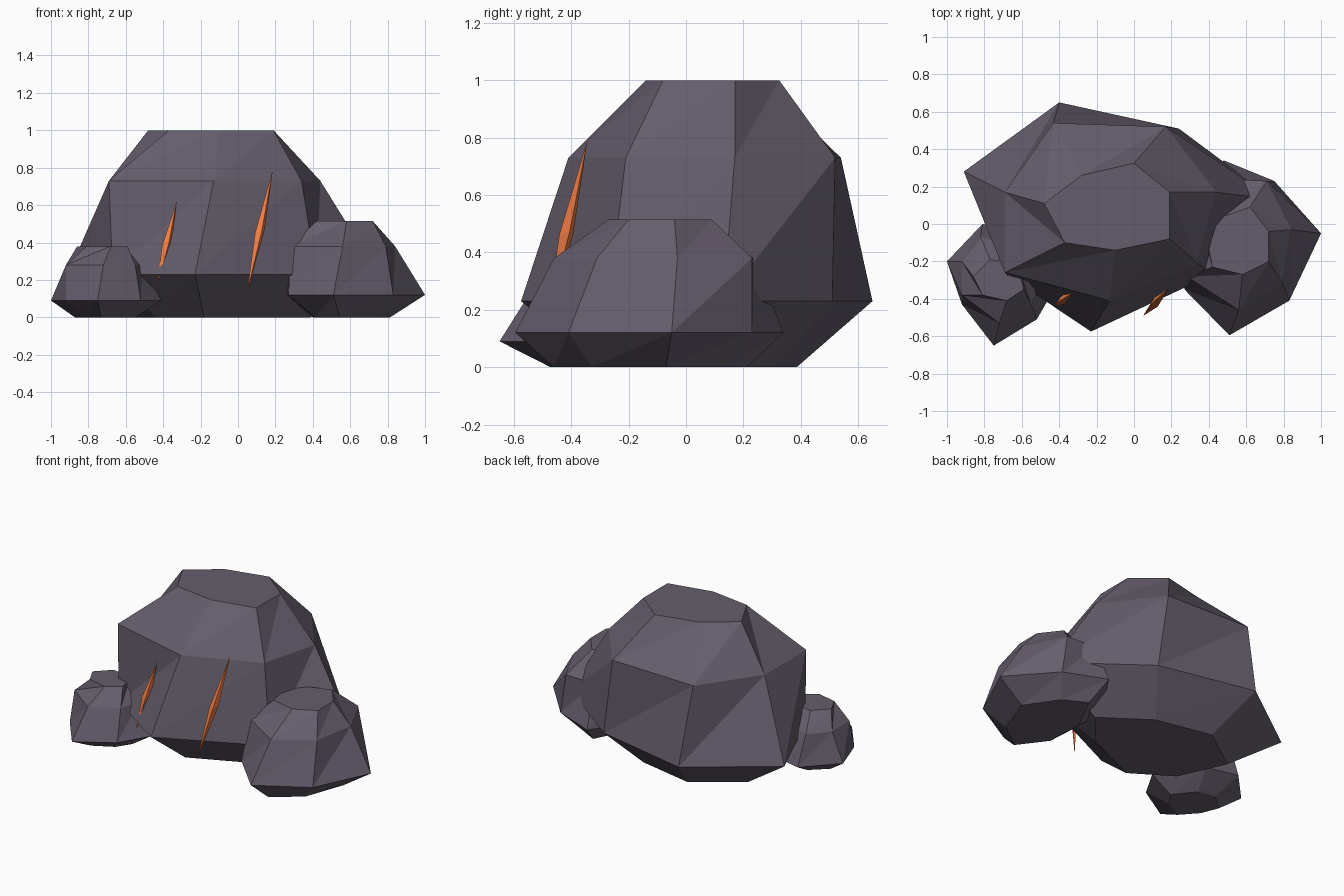
import bpy, bmesh
from mathutils import Vector

if "Cube" in bpy.data.objects:
    bpy.data.objects.remove(bpy.data.objects["Cube"])


def material(name, rgb):
    m = bpy.data.materials.new(name)
    m.diffuse_color = (*rgb, 1)
    m.use_nodes = True
    m.node_tree.nodes["Principled BSDF"].inputs["Base Color"].default_value = m.diffuse_color
    return m


def loft(name, rings, mat):
    """Closed flat-faced solid: stacked rings joined by slanted triangles, capped at both ends."""
    bm = bmesh.new()
    loops = [[bm.verts.new(p) for p in ring] for ring in rings]
    for low, high in zip(loops, loops[1:]):
        n = len(low)
        for i in range(n):
            j = (i + 1) % n
            bm.faces.new((low[i], high[j], high[i]))
            bm.faces.new((low[i], low[j], high[j]))
    bm.faces.new(loops[0][::-1])
    bm.faces.new(loops[-1])
    bmesh.ops.remove_doubles(bm, verts=bm.verts[:], dist=0.0001)
    bmesh.ops.recalc_face_normals(bm, faces=bm.faces[:])
    me = bpy.data.meshes.new(name)
    bm.to_mesh(me)
    bm.free()
    me.materials.append(mat)
    ob = bpy.data.objects.new(name, me)
    bpy.context.collection.objects.link(ob)
    return ob


def rock(name, foot, heights, outlines, mat):
    """Seven-sided boulder: a shrunken foot under the widest ring, then shoulder and top."""
    wide = outlines[0]
    cx = sum(p[0] for p in wide) / len(wide)
    cy = sum(p[1] for p in wide) / len(wide)
    rings = [[(cx + (x - cx) * foot[0], cy + (y - cy) * foot[1], 0) for x, y in wide]]
    rings += [[(x, y, z) for x, y in o] for z, o in zip(heights, outlines)]
    loft(name, rings, mat)


def crack(name, low, high, mat):
    """Thin four-sided spindle lying on the rock face."""
    low, high = Vector(low), Vector(high)
    mid = (low + high) / 2
    side, out = Vector((0.026, 0.012, 0.01)), Vector((0.01, -0.024, 0))
    waist = [mid + side, mid - out, mid - side, mid + out]
    loft(name, [[low + (p - mid) * 0.02 for p in waist], waist,
                [high + (p - mid) * 0.02 for p in waist]], mat)


stone = material("stone", (0.13, 0.11, 0.15))
ember = material("ember", (0.9, 0.21, 0.06))

# Large central boulder
rock("main_boulder", (0.58, 0.55), (0.23, 0.73, 1.0), (
    ((-0.67, -0.28), (-0.23, -0.575), (0.42, -0.27), (0.75, 0.13),
     (0.24, 0.51), (-0.40, 0.65), (-0.91, 0.28)),
    ((-0.69, -0.26), (-0.13, -0.41), (0.34, -0.21), (0.44, 0.17),
     (0.17, 0.52), (-0.43, 0.54), (-0.69, 0.17)),
    ((-0.37, -0.10), (-0.10, -0.14), (0.19, -0.08), (0.19, 0.17),
     (0.0, 0.325), (-0.28, 0.26), (-0.48, 0.11))), stone)

# Medium boulder on the right
rock("right_boulder", (0.55, 0.72), (0.12, 0.38, 0.515), (
    ((1.0, -0.05), (0.75, 0.23), (0.48, 0.34), (0.25, 0.0),
     (0.27, -0.35), (0.51, -0.595), (0.83, -0.41)),
    ((0.84, -0.03), (0.71, 0.23), (0.50, 0.24), (0.33, 0.02),
     (0.28, -0.28), (0.56, -0.46), (0.79, -0.31)),
    ((0.72, -0.04), (0.62, 0.09), (0.45, 0.03), (0.40, -0.13),
     (0.42, -0.23), (0.58, -0.27), (0.72, -0.20))), stone)

# Small boulder on the left
rock("left_boulder", (0.55, 0.48), (0.09, 0.28, 0.38), (
    ((-1.0, -0.20), (-0.92, -0.43), (-0.75, -0.65), (-0.52, -0.51),
     (-0.41, -0.32), (-0.60, -0.05), (-0.81, 0.0)),
    ((-0.92, -0.20), (-0.92, -0.38), (-0.72, -0.53), (-0.55, -0.43),
     (-0.51, -0.30), (-0.65, -0.12), (-0.82, -0.07)),
    ((-0.86, -0.28), (-0.81, -0.38), (-0.68, -0.41), (-0.59, -0.35),
     (-0.61, -0.26), (-0.70, -0.20), (-0.77, -0.19))), stone)

# Glowing cracks on the front face
crack("right_crack", (0.05, -0.49, 0.14), (0.185, -0.345, 0.785), ember)
crack("left_crack", (-0.43, -0.44, 0.18), (-0.33, -0.37, 0.61), ember)
